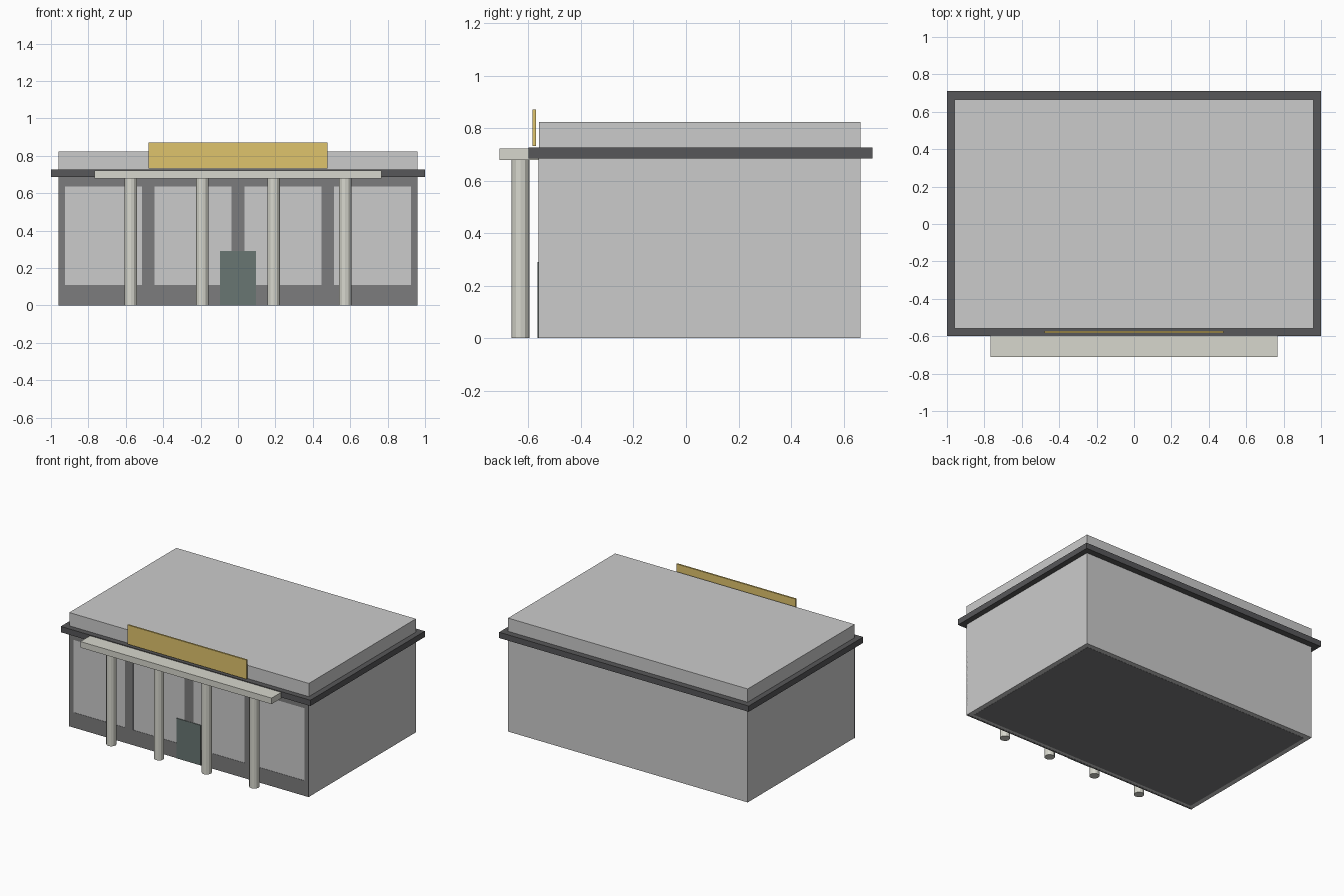
import bpy
import bmesh
from mathutils import Matrix, Vector

if "Cube" in bpy.data.objects:
    bpy.data.objects.remove(bpy.data.objects["Cube"])


def material(name, rgb):
    m = bpy.data.materials.new(name)
    m.diffuse_color = (*rgb, 1)
    m.use_nodes = True
    m.node_tree.nodes["Principled BSDF"].inputs["Base Color"].default_value = m.diffuse_color
    return m


def finish(name, bm, mat=None):
    me = bpy.data.meshes.new(name)
    bm.to_mesh(me)
    bm.free()
    ob = bpy.data.objects.new(name, me)
    bpy.context.collection.objects.link(ob)
    if mat:
        me.materials.append(mat)
    return ob


def add_box(bm, x, y, z):
    lo, hi = Vector((x[0], y[0], z[0])), Vector((x[1], y[1], z[1]))
    size = Matrix.Diagonal((*(hi - lo), 1))
    bmesh.ops.create_cube(bm, size=1, matrix=Matrix.Translation((lo + hi) / 2) @ size)


def box(name, x, y, z, mat=None):
    bm = bmesh.new()
    add_box(bm, x, y, z)
    return finish(name, bm, mat)


dark = material("dark_trim", (0.095, 0.095, 0.1))
charcoal = material("charcoal", (0.2, 0.2, 0.205))
stone = material("stone", (0.68, 0.68, 0.61))
gold = material("gold", (0.74, 0.55, 0.15))
door_green = material("door_green", (0.14, 0.18, 0.17))

# Main building block and floor
box("building", (-0.96, 0.96), (-0.56, 0.665), (0.001, 0.823))
box("floor", (-0.925, 0.925), (-0.525, 0.63), (0, 0.01), charcoal)

# Band around the roof edge
box("roof_band", (-1, 1), (-0.6, 0.71), (0.685, 0.727), dark)

# Shopfront frame: bottom and top rails, then posts between the panes
bm = bmesh.new()
front = (-0.562, -0.55)
add_box(bm, (-0.96, 0.96), front, (0, 0.11))
add_box(bm, (-0.96, 0.96), front, (0.635, 0.69))
for centre, half in ((-0.9425, 0.0175), (-0.48, 0.034), (0, 0.035),
                     (0.48, 0.034), (0.9425, 0.0175)):
    add_box(bm, (centre - half, centre + half), front, (0.11, 0.635))
finish("shopfront_frame", bm, charcoal)

# Door
box("door", (-0.096, 0.096), (-0.565, -0.555), (0, 0.29), door_green)

# Entrance canopy and its columns
box("canopy", (-0.766, 0.766), (-0.71, -0.56), (0.678, 0.722), stone)
for i in range(4):
    bm = bmesh.new()
    bmesh.ops.create_cone(bm, cap_ends=True, segments=12, radius1=0.034, radius2=0.034,
                          depth=0.68,
                          matrix=Matrix.Translation(((i - 1.5) * 0.382, -0.631, 0.34)))
    finish(f"column_{i + 1}", bm, stone)

# Blank sign board above the canopy
box("sign_board", (-0.478, 0.478), (-0.584, -0.572), (0.733, 0.872), gold)
